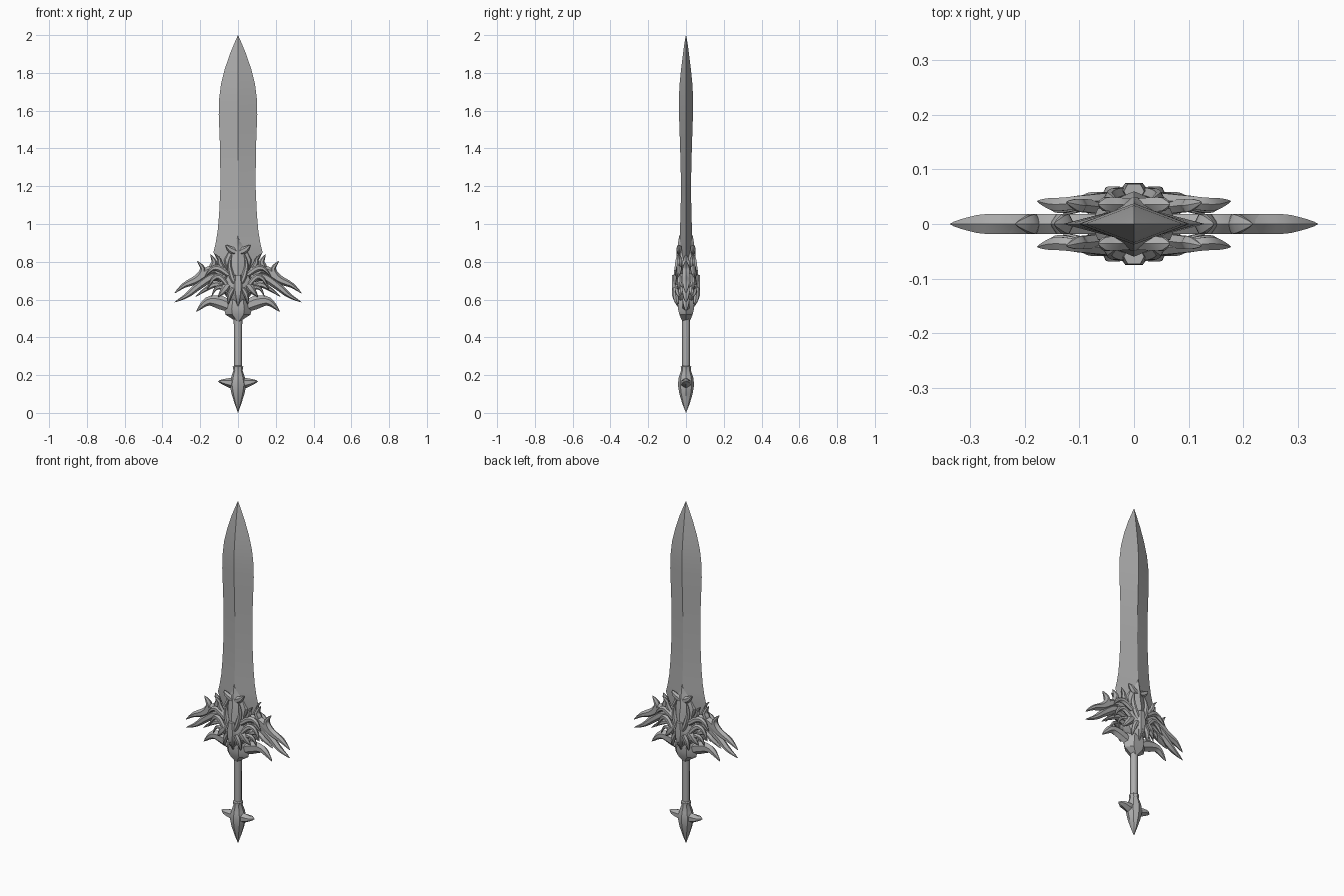
import bpy, bmesh, math
from mathutils import Vector

cube = bpy.data.objects.get("Cube")
if cube:
    bpy.data.objects.remove(cube, do_unlink=True)

steel = bpy.data.materials.new("grey steel")
steel.use_nodes = True
GREY = (0.42, 0.42, 0.42, 1)
steel.diffuse_color = GREY
steel.node_tree.nodes["Principled BSDF"].inputs["Base Color"].default_value = GREY

# Cross-sections: (across, through) in units of half width and half thickness
DIAMOND = [(1, 0), (0, 1), (-1, 0), (0, -1)]
HEX = [(1, 0), (.45, 1), (-.45, 1), (-1, 0), (-.45, -1), (.45, -1)]
ROUND = [(math.cos(i * math.pi / 4), math.sin(i * math.pi / 4)) for i in range(8)]


def finish(name, bm, angle):
    bmesh.ops.remove_doubles(bm, verts=bm.verts, dist=0.0003)
    bmesh.ops.recalc_face_normals(bm, faces=bm.faces)
    mesh = bpy.data.meshes.new(name)
    bm.to_mesh(mesh)
    bm.free()
    mesh.materials.append(steel)
    obj = bpy.data.objects.new(name, mesh)
    bpy.context.collection.objects.link(obj)
    bpy.ops.object.select_all(action="DESELECT")
    obj.select_set(True)
    bpy.context.view_layer.objects.active = obj
    bpy.ops.object.shade_smooth_by_angle(angle=math.radians(angle))
    return obj


def loft(bm, stations, section, upright=False):
    """Skin a section along (x, y, z, half width, half thickness) stations."""
    pts = [Vector(s[:3]) for s in stations]
    rings = []
    for i, s in enumerate(stations):
        t = pts[min(i + 1, len(pts) - 1)] - pts[max(i - 1, 0)]
        across = Vector((1, 0, 0)) if upright else Vector((t.z, 0, -t.x)).normalized()
        through = Vector((0, 1, 0))
        rings.append([bm.verts.new(pts[i] + across * a * s[3] + through * b * s[4])
                      for a, b in section])
    n = len(section)
    for low, high in zip(rings, rings[1:]):
        for k in range(n):
            bm.faces.new((low[k], low[(k + 1) % n], high[(k + 1) % n], high[k]))
    bm.faces.new(rings[0])
    bm.faces.new(rings[-1])


def upright_part(name, profile, section, angle=30):
    bm = bmesh.new()
    loft(bm, [(0, 0, z, w, t) for z, w, t in profile], section, True)
    return finish(name, bm, angle)


def curved(path, steps=4):
    """Smooth interpolation through path points."""
    p = [Vector(q) for q in path]
    out = []
    for i in range(len(p) - 1):
        a, b, c, d = p[max(i - 1, 0)], p[i], p[i + 1], p[min(i + 2, len(p) - 1)]
        for k in range(steps):
            t = k / steps
            out.append(0.5 * (2 * b + (c - a) * t + (2 * a - 5 * b + 4 * c - d) * t ** 2
                              + (3 * b - a - 3 * c + d) * t ** 3))
    return out + [p[-1]]


def horns(name, path, width, thick, both_faces=False, swell=0.3):
    """Tapering curved horn, mirrored left/right and optionally front/back."""
    line = curved(path)
    bm = bmesh.new()
    for sx in (1, -1):
        for sy in (1, -1) if both_faces else (1,):
            stations = []
            for i, p in enumerate(line):
                u = i / (len(line) - 1)
                f = 0.7 + 0.3 * u / swell if u < swell else 1 - ((u - swell) / (1 - swell)) ** 1.6
                f = max(f, 0.005)
                stations.append((p.x * sx, p.y * sy, p.z, width * f, thick * min(1, f * 1.8)))
            loft(bm, stations, HEX)
    return finish(name, bm, 35)


# Blade with a central ridge
upright_part("blade", [
    (.7, .06, .03), (.85, .13, .034), (.9, .118, .034), (.96, .108, .032), (1.05, .1, .029),
    (1.2, .093, .026), (1.4, .095, .031), (1.58, .102, .037), (1.66, .1, .038),
    (1.74, .09, .034), (1.82, .07, .026), (1.9, .043, .016), (1.96, .018, .008),
    (2, .0005, .0005)], DIAMOND, 20)

# Grip, collar and pommel
upright_part("grip", [(.23, .021, .02), (.55, .023, .022)], ROUND, 50)
upright_part("pommel", [
    (0, .0005, .0005), (.05, .018, .02), (.1, .034, .035), (.15, .045, .043),
    (.19, .036, .038), (.225, .024, .026), (.245, .028, .028), (.25, .02, .02)], ROUND, 40)
horns("pommel_spikes", [(.015, 0, .155), (.05, 0, .16), (.106, 0, .168)], .028, .024)

# Lower guard: wedge with a pair of drooping crescents
upright_part("guard_wedge", [
    (.48, .004, .018), (.52, .066, .035), (.55, .074, .042), (.6, .06, .04), (.64, .03, .03)],
    HEX, 30)
horns("guard_crescents", [(.02, 0, .55), (.09, 0, .583), (.16, 0, .59), (.222, 0, .535)],
      .036, .018)

# Main wing feathers and upward hooks
feathers = [
    ("upper_feathers", [(.05, 0, .75), (.14, 0, .755), (.22, 0, .705), (.285, 0, .675), (.338, 0, .632)], .027),
    ("middle_feathers", [(.05, 0, .7), (.13, 0, .722), (.2, 0, .68), (.27, 0, .622), (.338, 0, .585)], .026),
    ("lower_feathers", [(.04, 0, .64), (.11, 0, .68), (.17, 0, .655), (.228, 0, .612)], .017),
    ("outer_hooks", [(.24, 0, .695), (.2, 0, .725), (.187, 0, .765), (.218, 0, .805)], .022),
    ("inner_hooks", [(.08, 0, .73), (.13, 0, .765), (.126, 0, .8), (.147, 0, .84)], .023),
]
for name, path, width in feathers:
    horns(name, path, width, .018)

# Raised scrolls on both faces of the wings
scrolls = [
    ("raised_upper_scrolls", [(.05, .045, .73), (.1, .04, .765), (.14, .036, .76), (.178, .042, .715)], .018),
    ("raised_middle_scrolls", [(.06, .045, .68), (.1, .038, .72), (.135, .032, .705), (.165, .038, .65)], .016),
    ("raised_lower_scrolls", [(.06, .045, .64), (.09, .036, .665), (.12, .03, .655), (.14, .03, .615)], .013),
    ("raised_hooks", [(.06, .03, .74), (.095, .034, .79), (.1, .034, .815), (.125, .04, .845)], .014),
]
for name, path, width in scrolls:
    horns(name, path, width, .012, True)

# Central beast-head boss, ridged on both faces
upright_part("head_boss", [
    (.565, .004, .035), (.6, .05, .055), (.64, .08, .068), (.68, .086, .07), (.72, .068, .06),
    (.77, .07, .06), (.81, .078, .052), (.85, .058, .05), (.875, .038, .046),
    (.9, .028, .042), (.94, .001, .036)],
    [(1, 0), (.85, .55), (.4, .8), (0, 1), (-.4, .8), (-.85, .55),
     (-1, 0), (-.85, -.55), (-.4, -.8), (0, -1), (.4, -.8), (.85, -.55)], 25)
details = [
    ("crown_points", [(.01, .034, .85), (.04, .036, .865), (.066, .036, .89)], .02),
    ("brow_ridges", [(.015, .054, .68), (.035, .052, .73), (.045, .045, .79), (.03, .042, .85)], .015),
    ("cheek_spikes", [(.05, .045, .68), (.075, .045, .65), (.106, .035, .612)], .022),
    ("jaw_fangs", [(.025, .055, .66), (.045, .055, .62), (.052, .046, .572)], .015),
    ("nose_ridge", [(.006, .06, .73), (.008, .062, .67), (.006, .06, .62), (.001, .044, .56)], .018),
]
for name, path, width in details:
    horns(name, path, width, .013, True)
